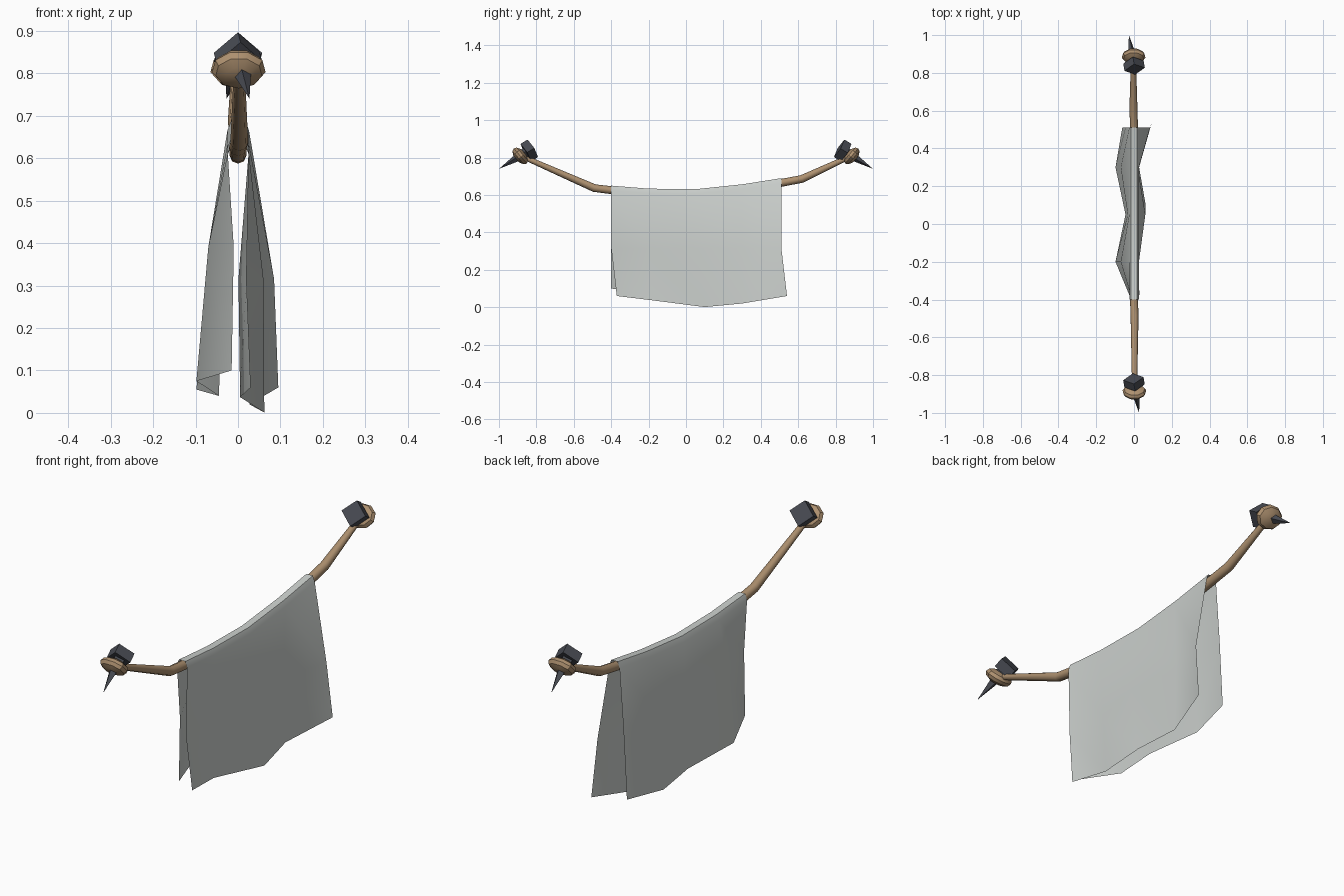
import bpy, bmesh, math
from mathutils import Vector, Matrix

if "Cube" in bpy.data.objects:
    bpy.data.objects.remove(bpy.data.objects["Cube"])


def material(name, rgb):
    m = bpy.data.materials.new(name)
    m.diffuse_color = (*rgb, 1)
    m.use_nodes = True
    m.node_tree.nodes["Principled BSDF"].inputs["Base Color"].default_value = m.diffuse_color
    return m


CLOTH = material("pale grey cloth", (0.60, 0.63, 0.61))
ROPE = material("tan rope", (0.42, 0.28, 0.16))
IRON = material("dark iron", (0.065, 0.07, 0.085))


def finish(name, bm, mat, angle=None):
    me = bpy.data.meshes.new(name)
    bm.to_mesh(me)
    bm.free()
    me.materials.append(mat)
    ob = bpy.data.objects.new(name, me)
    bpy.context.collection.objects.link(ob)
    if angle:
        bpy.ops.object.select_all(action='DESELECT')
        ob.select_set(True)
        bpy.context.view_layer.objects.active = ob
        bpy.ops.object.shade_smooth_by_angle(angle=math.radians(angle))
    return ob


def loft(bm, rows, closed=False):
    vs = [[bm.verts.new(p) for p in r] for r in rows]
    n = len(rows[0])
    for a, b in zip(vs, vs[1:]):
        for i in range(n if closed else n - 1):
            j = (i + 1) % n
            bm.faces.new((a[i], a[j], b[j], b[i]))
    return vs


# sagging rope: x, y, z, radius along its path
path = [(0.003, -0.88, 0.808, 0.013), (0.003, -0.49, 0.637, 0.021),
        (0, -0.40, 0.626, 0.021), (0, -0.20, 0.610, 0.02),
        (0, 0.02, 0.607, 0.02), (0, 0.30, 0.633, 0.02),
        (0, 0.51, 0.665, 0.021), (-0.003, 0.62, 0.686, 0.021),
        (-0.003, 0.88, 0.808, 0.013)]
rows = []
for i, (x, y, z, r) in enumerate(path):
    a, b = path[max(i - 1, 0)], path[min(i + 1, len(path) - 1)]
    t = (Vector(b[:3]) - Vector(a[:3])).normalized()
    side = Vector((1, 0, 0))
    up = side.cross(t)
    rows.append([Vector((x, y, z)) + r * (side * math.cos(k * math.tau / 8)
                 + up * math.sin(k * math.tau / 8)) for k in range(8)])
bm = bmesh.new()
loft(bm, rows, True)
bmesh.ops.recalc_face_normals(bm, faces=bm.faces)
finish("rope", bm, ROPE, 50)

# draped cloth, one cross-section per station along the rope:
# y, top z, left (mid x, hem x, hem z), right (mid x, hem x, hem y, hem z)
stations = [
    (-0.40, 0.650, (-0.010, -0.015, 0.10), (0.020, 0.030, -0.37, 0.060)),
    (-0.20, 0.634, (-0.070, -0.098, 0.075), (0.001, 0.005, -0.18, 0.037)),
    (0.05, 0.631, (-0.033, -0.045, 0.040), (0.060, 0.062, 0.10, 0.001)),
    (0.30, 0.657, (-0.070, -0.098, 0.055), (0.020, 0.027, 0.30, 0.020)),
    (0.51, 0.690, (-0.045, -0.062, 0.080), (0.085, 0.095, 0.54, 0.060))]
rows = []
for y, top, (lm, lh, lz), (rm, rh, ry, rz) in stations:
    rows.append([(lh, y, lz), (lm, y, 0.39), (-0.025, y, top - 0.025),
                 (-0.015, y, top), (0.017, y, top), (0.026, y, top - 0.025),
                 (rm, y, 0.315), (rh, ry, rz)])
bm = bmesh.new()
loft(bm, rows)
bm.normal_update()
if sum(f.normal.z for f in bm.faces) < 0:
    bmesh.ops.reverse_faces(bm, faces=bm.faces)
finish("draped_cloth", bm, CLOTH, 60)

# nail and knot at each end, the far one turned half round
head = Vector((0, -0.838, 0.838))
tip = Vector((0.027, -1.0, 0.74))
axis = (tip - head).normalized()
knot_axis = Vector((0, 0.75, 0.66))


def frame(direction, origin, twist=0.0):
    z = direction.normalized()
    x = Vector((1, 0, 0))
    x = (x - z * x.dot(z)).normalized()
    rot = Matrix((x, z.cross(x), z)).transposed().to_4x4()
    return Matrix.Translation(origin) @ rot @ Matrix.Rotation(twist, 4, 'Z')


for side, turn in (("front", 0), ("back", math.pi)):
    spin = Matrix.Rotation(turn, 4, 'Z')

    # square nail head
    bm = bmesh.new()
    bmesh.ops.create_cube(bm, size=1, matrix=spin @ frame(axis, head, math.radians(42))
                          @ Matrix.Diagonal((0.077, 0.077, 0.045, 1)))
    finish(side + "_nail_head", bm, IRON)

    # four-sided spike
    bm = bmesh.new()
    length = (tip - head).length
    bmesh.ops.create_cone(bm, cap_ends=True, segments=4, radius1=0.034, radius2=0,
                          depth=length,
                          matrix=spin @ frame(axis, (head + tip) / 2, math.radians(10)))
    finish(side + "_nail_spike", bm, IRON)

    # flattened knot around the nail
    bm = bmesh.new()
    bmesh.ops.create_uvsphere(bm, u_segments=9, v_segments=6, radius=1,
                              matrix=spin @ frame(knot_axis, Vector((0.002, -0.887, 0.81)))
                              @ Matrix.Diagonal((0.064, 0.055, 0.030, 1)))
    finish(side + "_knot", bm, ROPE, 35)
